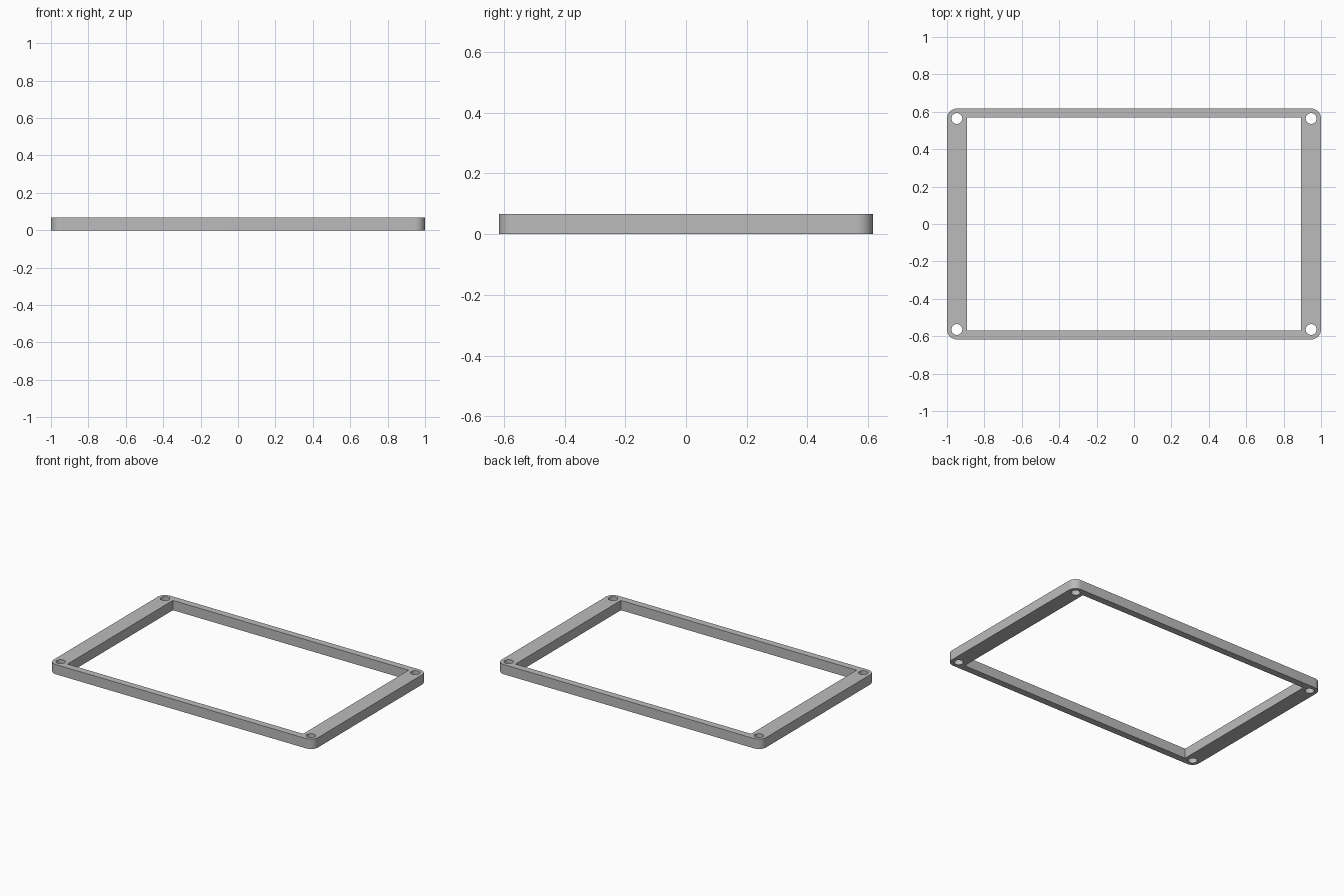
import bpy, bmesh
from math import sin, cos, pi

if "Cube" in bpy.data.objects:
    bpy.data.objects.remove(bpy.data.objects["Cube"], do_unlink=True)

HALF_X, HALF_Y, HEIGHT = 1.0, 0.617, 0.067
OPEN_X, OPEN_Y = 0.892, 0.57
CORNER = 0.053
HOLE_X, HOLE_Y, HOLE_R = 0.947, 0.564, 0.029
SIGNS = [(1, 1), (-1, 1), (-1, -1), (1, -1)]


def arc(cx, cy, r, start, sweep, steps):
    return [(cx + r * cos(start + sweep * i / steps),
             cy + r * sin(start + sweep * i / steps)) for i in range(steps + 1)]


# Outlines: rounded rim, rectangular opening, four screw holes
rim = []
for k, (sx, sy) in enumerate(SIGNS):
    rim += arc(sx * (HALF_X - CORNER), sy * (HALF_Y - CORNER), CORNER, k * pi / 2, pi / 2, 10)
opening = [(sx * OPEN_X, sy * OPEN_Y) for sx, sy in SIGNS]
holes = [arc(sx * HOLE_X, sy * HOLE_Y, HOLE_R, 0, 2 * pi, 32)[:-1] for sx, sy in SIGNS]

# Fill between the outlines, then raise the plate to full height
bm = bmesh.new()
edges = []
for outline in [rim, opening] + holes:
    verts = [bm.verts.new((x, y, 0)) for x, y in outline]
    edges += [bm.edges.new((v, verts[i - 1])) for i, v in enumerate(verts)]
bmesh.ops.triangle_fill(bm, edges=edges, use_beauty=True, normal=(0, 0, 1))
raised = bmesh.ops.extrude_face_region(bm, geom=bm.faces[:], use_keep_orig=True)
bmesh.ops.translate(bm, vec=(0, 0, HEIGHT),
                    verts=[g for g in raised["geom"] if isinstance(g, bmesh.types.BMVert)])
bmesh.ops.recalc_face_normals(bm, faces=bm.faces[:])

mesh = bpy.data.meshes.new("frame")
bm.to_mesh(mesh)
bm.free()
frame = bpy.data.objects.new("frame", mesh)
bpy.context.collection.objects.link(frame)

# Plain grey material
grey = bpy.data.materials.new("grey")
grey.use_nodes = True
colour = (0.5, 0.5, 0.5, 1)
grey.diffuse_color = colour
grey.node_tree.nodes["Principled BSDF"].inputs["Base Color"].default_value = colour
mesh.materials.append(grey)

# Smooth rounded corners and holes, sharp rims
bpy.ops.object.select_all(action="DESELECT")
frame.select_set(True)
bpy.context.view_layer.objects.active = frame
bpy.ops.object.shade_smooth_by_angle(angle=pi / 6)
